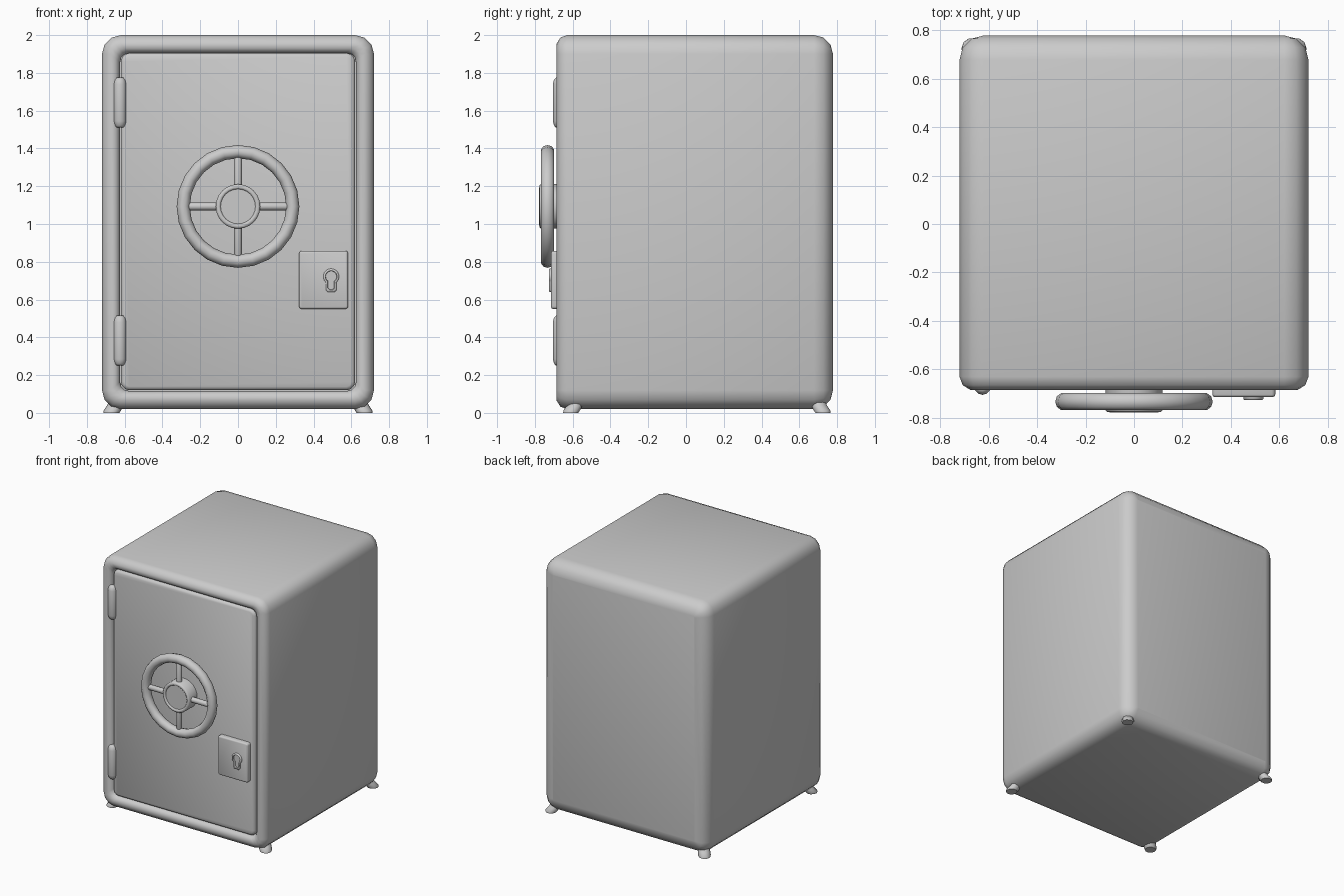
import bpy, bmesh, math
from mathutils import Vector, Matrix

if "Cube" in bpy.data.objects:
    bpy.data.objects.remove(bpy.data.objects["Cube"])


def finish(name, bm, angle=50):
    bmesh.ops.recalc_face_normals(bm, faces=bm.faces)
    me = bpy.data.meshes.new(name)
    bm.to_mesh(me)
    bm.free()
    ob = bpy.data.objects.new(name, me)
    bpy.context.collection.objects.link(ob)
    bpy.ops.object.select_all(action='DESELECT')
    ob.select_set(True)
    bpy.context.view_layer.objects.active = ob
    bpy.ops.object.shade_smooth_by_angle(angle=math.radians(angle))
    return ob


def loft(name, rings, angle=50):
    """Skin a list of equal-length point rings and cap both ends."""
    bm = bmesh.new()
    vs = [[bm.verts.new(p) for p in r] for r in rings]
    n = len(rings[0])
    for a, b in zip(vs, vs[1:]):
        for i in range(n):
            bm.faces.new((a[i], a[(i + 1) % n], b[(i + 1) % n], b[i]))
    bm.faces.new(vs[0])
    bm.faces.new(vs[-1])
    return finish(name, bm, angle)


def rounded_rect(x0, x1, z0, z1, r, y, seg=3):
    pts = []
    corners = [(x1 - r, z1 - r), (x0 + r, z1 - r), (x0 + r, z0 + r), (x1 - r, z0 + r)]
    for k, (cx, cz) in enumerate(corners):
        for i in range(seg + 1):
            a = math.pi / 2 * (k + i / seg)
            pts.append((cx + r * math.cos(a), y, cz + r * math.sin(a)))
    return pts


def slab(name, x0, x1, z0, z1, r, profile):
    """Rounded rectangle lofted along y; profile = (inset, y, minimum radius)."""
    return loft(name, [rounded_rect(x0 + i, x1 - i, z0 + i, z1 - i, max(r - i, m), y)
                       for i, y, m in profile])


def lathe(name, profile, origin, axis, n):
    """Revolve (radius, distance along axis) around an axis."""
    rot = Vector((0, 0, 1)).rotation_difference(Vector(axis)).to_matrix()
    o = Vector(origin)
    return loft(name, [[o + rot @ Vector((r * math.cos(2 * math.pi * i / n),
                                          r * math.sin(2 * math.pi * i / n), h))
                        for i in range(n)] for r, h in profile])


# Cabinet: rounded box with a raised rim and a recess for the door
slab("cabinet", -0.72, 0.72, 0.02, 2.0, 0.1, [
    (0.1, 0.778, 0.01), (0.05, 0.765, 0), (0.013, 0.728, 0), (0, 0.678, 0),
    (0, -0.63, 0), (0.013, -0.665, 0), (0.045, -0.685, 0.05), (0.07, -0.682, 0.05),
    (0.088, -0.668, 0.05), (0.095, -0.64, 0.05), (0.095, -0.61, 0.05)])

# Door
slab("door", -0.62, 0.62, 0.12, 1.905, 0.045, [
    (0, -0.60, 0.02), (0, -0.658, 0.02), (0.006, -0.67, 0.02), (0.02, -0.677, 0.02)])

# Hinges
for label, z in (("lower", 0.25), ("upper", 1.51)):
    lathe(label + "_hinge", [(0.018, 0), (0.029, 0.012), (0.035, 0.035), (0.035, 0.23),
                             (0.029, 0.253), (0.018, 0.265)],
          (-0.625, -0.67, z), (0, 0, 1), 12)

# Hand wheel rim
WZ, WY = 1.093, -0.733
bm = bmesh.new()
N, M = 24, 10
grid = [[bm.verts.new(((0.29 + 0.035 * math.cos(2 * math.pi * j / M)) * math.cos(2 * math.pi * i / N),
                       WY + 0.037 * math.sin(2 * math.pi * j / M),
                       WZ + (0.29 + 0.035 * math.cos(2 * math.pi * j / M)) * math.sin(2 * math.pi * i / N)))
         for j in range(M)] for i in range(N)]
for i in range(N):
    for j in range(M):
        a, b = grid[i], grid[(i + 1) % N]
        bm.faces.new((a[j], b[j], b[(j + 1) % M], a[(j + 1) % M]))
finish("wheel_rim", bm, 80)

# Hub with slightly sunken cap, and four spokes
lathe("wheel_hub", [(0.118, 0), (0.118, 0.108), (0.112, 0.115), (0.1, 0.117),
                    (0.094, 0.112), (0.092, 0.108)], (0, -0.66, WZ), (0, -1, 0), 24)
for k in range(4):
    d = (round(math.cos(k * math.pi / 2)), 0, round(math.sin(k * math.pi / 2)))
    lathe("wheel_spoke", [(0.021, 0.09), (0.021, 0.252), (0.014, 0.27)],
          (0, WY, WZ), d, 10)

# Lock plate
slab("lock_plate", 0.323, 0.583, 0.55, 0.858, 0.015, [
    (0, -0.66, 0.005), (0, -0.704, 0.005), (0.003, -0.711, 0.005), (0.01, -0.714, 0.005)])


# Keyhole escutcheon: raised rim around a sunken keyhole
def keyhole(r, w, bottom, y):
    cx, cz = 0.493, 0.722
    a0 = -math.acos(w / r)
    arc = [(cx + r * math.cos(a0 + (math.pi - 2 * a0) * i / 14), y,
            cz + r * math.sin(a0 + (math.pi - 2 * a0) * i / 14)) for i in range(15)]
    return arc + [(cx - w, y, bottom + 0.01), (cx - w + 0.01, y, bottom),
                  (cx + w - 0.01, y, bottom), (cx + w, y, bottom + 0.01)]


loft("keyhole_rim", [keyhole(0.042, 0.028, 0.64, -0.70), keyhole(0.042, 0.028, 0.64, -0.722),
                     keyhole(0.038, 0.025, 0.643, -0.726), keyhole(0.031, 0.018, 0.651, -0.726),
                     keyhole(0.029, 0.016, 0.653, -0.715)])

# Feet splayed outward at the four corners
for sx in (-1, 1):
    for sy, y in ((-1, -0.60), (1, 0.715)):
        rings = []
        for r, out, z in ((0.042, 0.01, 0), (0.046, 0.006, 0.012),
                          (0.044, -0.008, 0.035), (0.04, -0.022, 0.07)):
            rings.append([(sx * (0.66 + out) + r * math.cos(math.pi * i / 5),
                           y + sy * out + r * math.sin(math.pi * i / 5), z)
                          for i in range(10)])
        loft("foot", rings)
